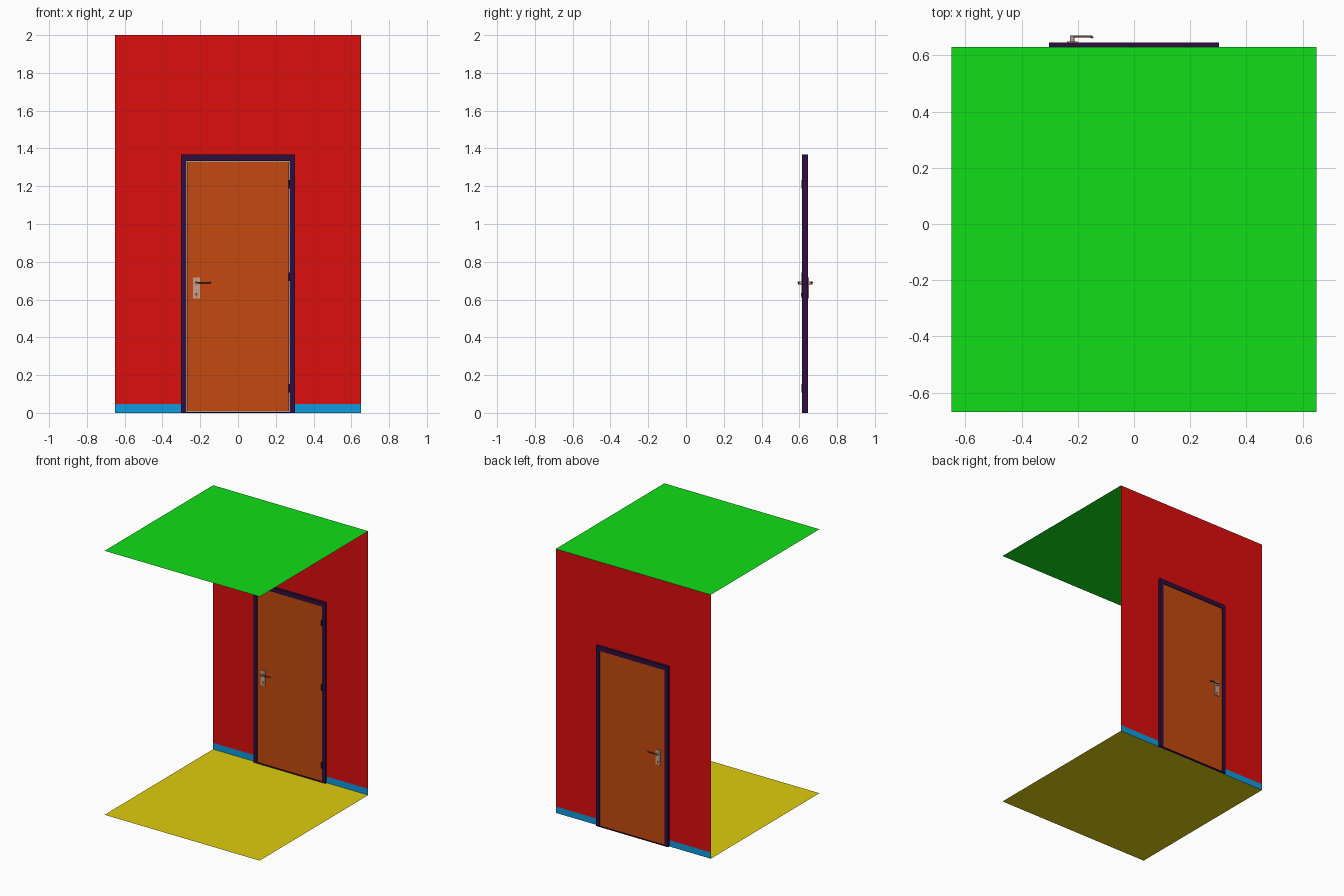
import bpy, bmesh
from math import pi
from mathutils import Vector

if "Cube" in bpy.data.objects:
    bpy.data.objects.remove(bpy.data.objects["Cube"])

YC = 0.631          # plane of the wall
W = 0.65            # half width of the room


def material(name, r, g, b):
    # picture colour (0-255) to linear
    lin = lambda v: ((v / 255 + 0.055) / 1.055) ** 2.4 if v > 10 else v / 255 / 12.92
    m = bpy.data.materials.new(name)
    m.diffuse_color = (lin(r), lin(g), lin(b), 1)
    m.use_nodes = True
    m.node_tree.nodes["Principled BSDF"].inputs["Base Color"].default_value = m.diffuse_color
    return m


RED = material("wall_red", 222, 13, 13)
GREEN = material("ceiling_green", 16, 222, 24)
YELLOW = material("floor_yellow", 222, 205, 14)
BLUE = material("skirting_blue", 14, 155, 222)
PURPLE = material("frame_purple", 46, 14, 62)
ORANGE = material("door_orange", 196, 73, 14)
METAL = material("handle_metal", 200, 160, 140)
DARK = material("lever_metal", 100, 75, 65)


def polygon(name, pts, mat, depth=0.0):
    """Flat polygon, optionally extruded along +y by depth."""
    bm = bmesh.new()
    face = bm.faces.new([bm.verts.new(p) for p in pts])
    if depth:
        ext = bmesh.ops.extrude_face_region(bm, geom=[face])["geom"]
        bmesh.ops.translate(bm, vec=(0, depth, 0),
                            verts=[v for v in ext if isinstance(v, bmesh.types.BMVert)])
        bmesh.ops.recalc_face_normals(bm, faces=bm.faces)
    me = bpy.data.meshes.new(name)
    bm.to_mesh(me)
    bm.free()
    ob = bpy.data.objects.new(name, me)
    bpy.context.collection.objects.link(ob)
    me.materials.append(mat)
    return ob


def box(name, x0, x1, y0, y1, z0, z1, mat):
    return polygon(name, [(x0, y0, z0), (x1, y0, z0), (x1, y0, z1), (x0, y0, z1)], mat, y1 - y0)


def rod(name, x, y0, y1, z, r, mat):
    """Round bar along y."""
    bpy.ops.mesh.primitive_cylinder_add(vertices=20, radius=r, depth=abs(y1 - y0),
                                        location=(x, (y0 + y1) / 2, z), rotation=(pi / 2, 0, 0))
    ob = bpy.context.object
    ob.name = name
    ob.data.materials.append(mat)
    bpy.ops.object.shade_smooth_by_angle()
    return ob


def arch(w, top, z0, y):
    """Open doorway outline, right foot to left foot."""
    return [(w, y, z0), (w, y, top), (-w, y, top), (-w, y, z0)]


# floor, ceiling and back wall
for name, z, mat in (("floor", 0, YELLOW), ("ceiling", 2, GREEN)):
    polygon(name, [(-W, -0.669, z), (W, -0.669, z), (W, YC, z), (-W, YC, z)], mat)
polygon("wall", [(-W, YC, 0.048), (-W, YC, 2), (W, YC, 2), (W, YC, 0.048)]
        + arch(0.295, 1.36, 0.048, YC), RED)

# skirting strips on both sides of the door
for side, s in (("left", -1), ("right", 1)):
    polygon("skirting_" + side, [(s * W, YC, 0), (s * 0.295, YC, 0),
                                 (s * 0.295, YC, 0.048), (s * W, YC, 0.048)], BLUE)

# door frame, sill and leaf
F = 0.016
polygon("door_frame", arch(0.302, 1.368, 0, YC - F)
        + arch(0.272, 1.334, 0, YC - F)[::-1], PURPLE, 2 * F)
box("door_sill", -0.272, 0.272, YC - F, YC + F, 0, 0.006, PURPLE)
D = 0.013
box("door_leaf", -0.27, 0.27, YC - D, YC + D, 0.008, 1.332, ORANGE)

# hinges on the front side
for i, z in enumerate((0.13, 0.72, 1.21)):
    bpy.ops.mesh.primitive_cylinder_add(vertices=16, radius=0.004, depth=0.045,
                                        location=(0.272, YC - F, z))
    hinge = bpy.context.object
    hinge.name = f"hinge_{i + 1}"
    hinge.data.materials.append(PURPLE)
    bpy.ops.object.shade_smooth_by_angle()

# handle set on each face of the door
HX, HZ = -0.22, 0.688
for side, s in (("front", -1), ("back", 1)):
    y = lambda d: YC + s * d
    box("lock_plate_" + side, -0.239, -0.201, min(y(D), y(0.019)), max(y(D), y(0.019)),
        0.605, 0.716, METAL)
    rod("handle_neck_" + side, HX, y(D), y(0.039), HZ, 0.008, METAL)
    rod("lock_cylinder_" + side, HX, y(D), y(0.021), 0.630, 0.006, DARK)
    rod("lock_tongue_" + side, HX, y(D), y(0.021), 0.620, 0.004, DARK)
    # lever with a slightly returned tip
    cu = bpy.data.curves.new("lever_" + side, "CURVE")
    cu.dimensions = "3D"
    cu.bevel_depth = 0.004
    cu.bevel_resolution = 3
    cu.use_fill_caps = True
    sp = cu.splines.new("POLY")
    path = [(-0.226, 0.037), (-0.16, 0.037), (-0.151, 0.0355), (-0.146, 0.032)]
    sp.points.add(len(path) - 1)
    for p, (x, d) in zip(sp.points, path):
        p.co = (x, y(d), HZ + 0.002, 1)
    cu.materials.append(DARK)
    bpy.context.collection.objects.link(bpy.data.objects.new("lever_" + side, cu))
